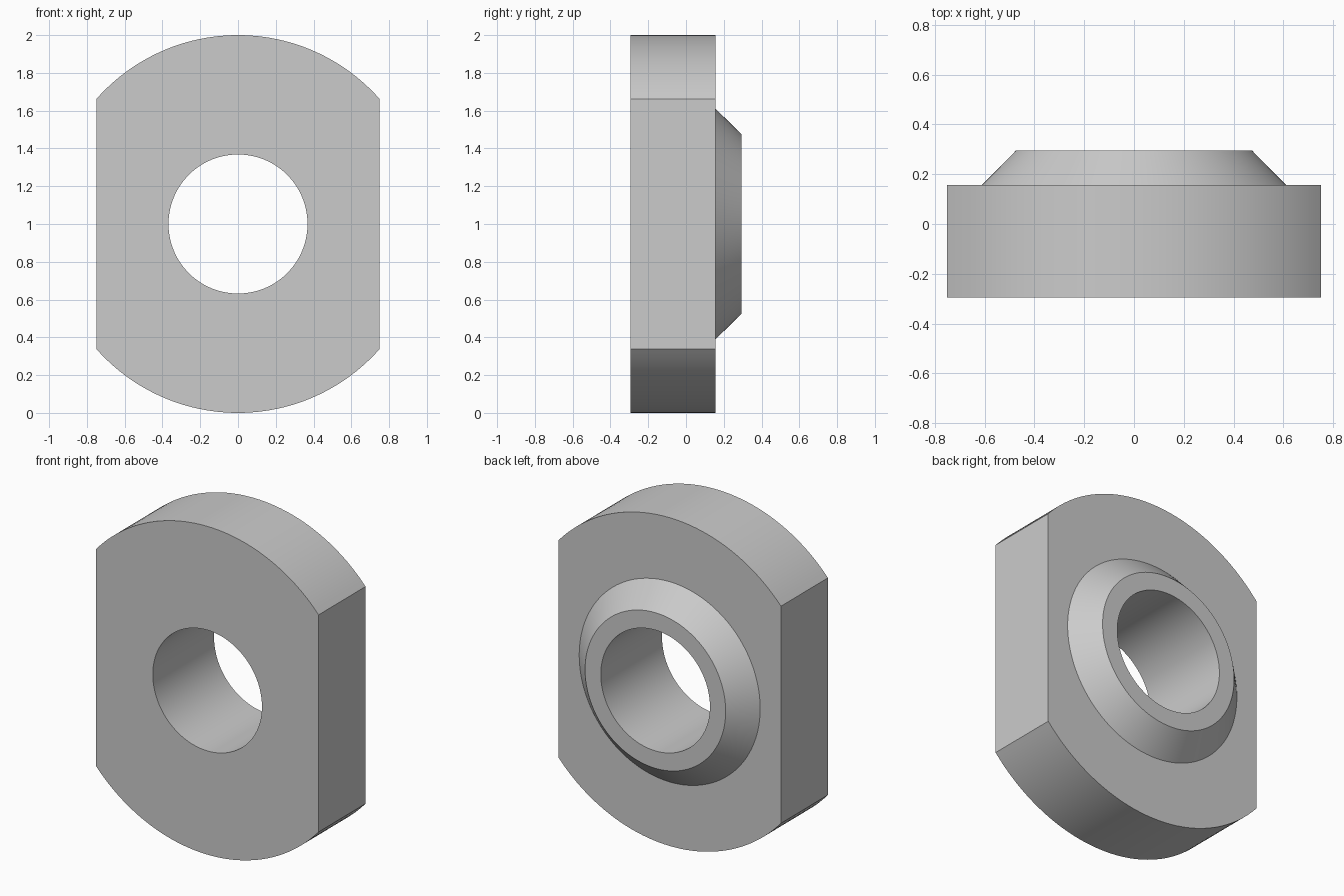
import bpy
import bmesh
from math import acos, cos, sin, pi

cube = bpy.data.objects.get("Cube")
if cube:
    bpy.data.objects.remove(cube)

FLAT = 0.75          # half width across the flats
FRONT, BACK, RIM = -0.295, 0.157, 0.295
ARC, SIDE = 48, 32   # segments per round end and per flat

steel = bpy.data.materials.new("plain grey")
steel.use_nodes = True
colour = (0.6, 0.6, 0.6, 1)
steel.diffuse_color = colour
steel.node_tree.nodes["Principled BSDF"].inputs["Base Color"].default_value = colour

# Shared angles, placed so that the four corners fall on vertices
corner = acos(FLAT)
angles = []
for start, end, count in ((-corner, corner, SIDE), (corner, pi - corner, ARC),
                          (pi - corner, pi + corner, SIDE),
                          (pi + corner, 2 * pi - corner, ARC)):
    angles += [start + (end - start) * i / count for i in range(count)]

bm = bmesh.new()


def ring(y, radius, flats=False):
    verts = []
    for a in angles:
        r = min(radius, FLAT / max(abs(cos(a)), 1e-6)) if flats else radius
        verts.append(bm.verts.new((r * cos(a), y, 1 + r * sin(a))))
    return verts


# Closed section: front face, edge, back face, cone, rim, bore
rings = [ring(FRONT, 0.368), ring(FRONT, 1, True), ring(BACK, 1, True),
         ring(BACK, 0.61), ring(RIM, 0.474), ring(RIM, 0.368)]
n = len(angles)
for k, inner in enumerate(rings):
    outer = rings[(k + 1) % len(rings)]
    for i in range(n):
        j = (i + 1) % n
        bm.faces.new((inner[i], outer[i], outer[j], inner[j]))
bmesh.ops.recalc_face_normals(bm, faces=bm.faces)

mesh = bpy.data.meshes.new("flat_sided_bushing")
bm.to_mesh(mesh)
bm.free()
mesh.materials.append(steel)
bushing = bpy.data.objects.new("flat_sided_bushing", mesh)
bpy.context.collection.objects.link(bushing)

# Smooth curves, sharp edges
bpy.ops.object.select_all(action="DESELECT")
bushing.select_set(True)
bpy.context.view_layer.objects.active = bushing
bpy.ops.object.shade_smooth_by_angle(angle=pi / 6)
